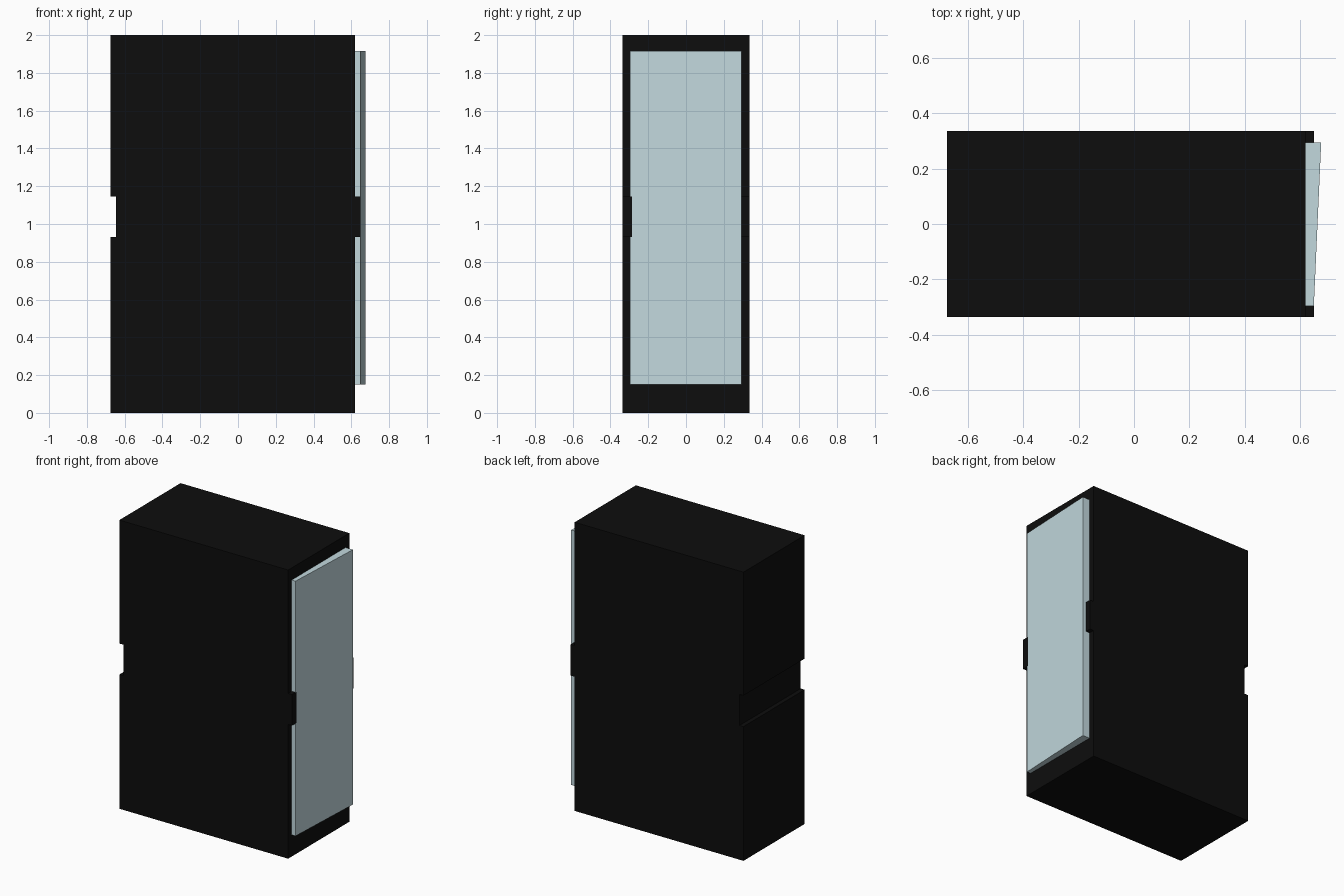
import bpy, bmesh

if "Cube" in bpy.data.objects:
    bpy.data.objects.remove(bpy.data.objects["Cube"])


def material(name, color):
    m = bpy.data.materials.new(name)
    m.diffuse_color = color
    m.use_nodes = True
    m.node_tree.nodes["Principled BSDF"].inputs["Base Color"].default_value = m.diffuse_color
    return m


def extrude(name, points, vec, mat):
    """Closed flat-faced solid from a planar profile swept along vec."""
    bm = bmesh.new()
    face = bm.faces.new([bm.verts.new(p) for p in points])
    res = bmesh.ops.extrude_face_region(bm, geom=[face], use_keep_orig=True)
    top = [g for g in res["geom"] if isinstance(g, bmesh.types.BMVert)]
    bmesh.ops.translate(bm, verts=top, vec=vec)
    bmesh.ops.recalc_face_normals(bm, faces=bm.faces)
    mesh = bpy.data.meshes.new(name)
    bm.to_mesh(mesh)
    bm.free()
    mesh.materials.append(mat)
    obj = bpy.data.objects.new(name, mesh)
    bpy.context.collection.objects.link(obj)
    return obj


black = material("black", (0.004, 0.004, 0.004, 1))
pale_blue = material("pale_blue", (0.54, 0.69, 0.73, 1))

# Cabinet: front profile whose middle band is shifted sideways
left, right, shift = -0.675, 0.619, 0.03
low, high = 0.93, 1.145
right_side = [(right, 0), (right, low), (right + shift, low),
              (right + shift, high), (right, high), (right, 2)]
left_side = [(left, 2), (left, high), (left + shift, high),
             (left + shift, low), (left, low), (left, 0)]
extrude("cabinet", [(x, -0.335, z) for x, z in right_side + left_side],
        (0, 0.67, 0), black)

# Screen panel: wedge, thicker towards the back
wedge = [(right, -0.296), (0.6485, -0.296), (0.675, 0.294), (right, 0.294)]
extrude("screen_panel", [(x, y, 0.15) for x, y in wedge],
        (0, 0, 1.766), pale_blue)
